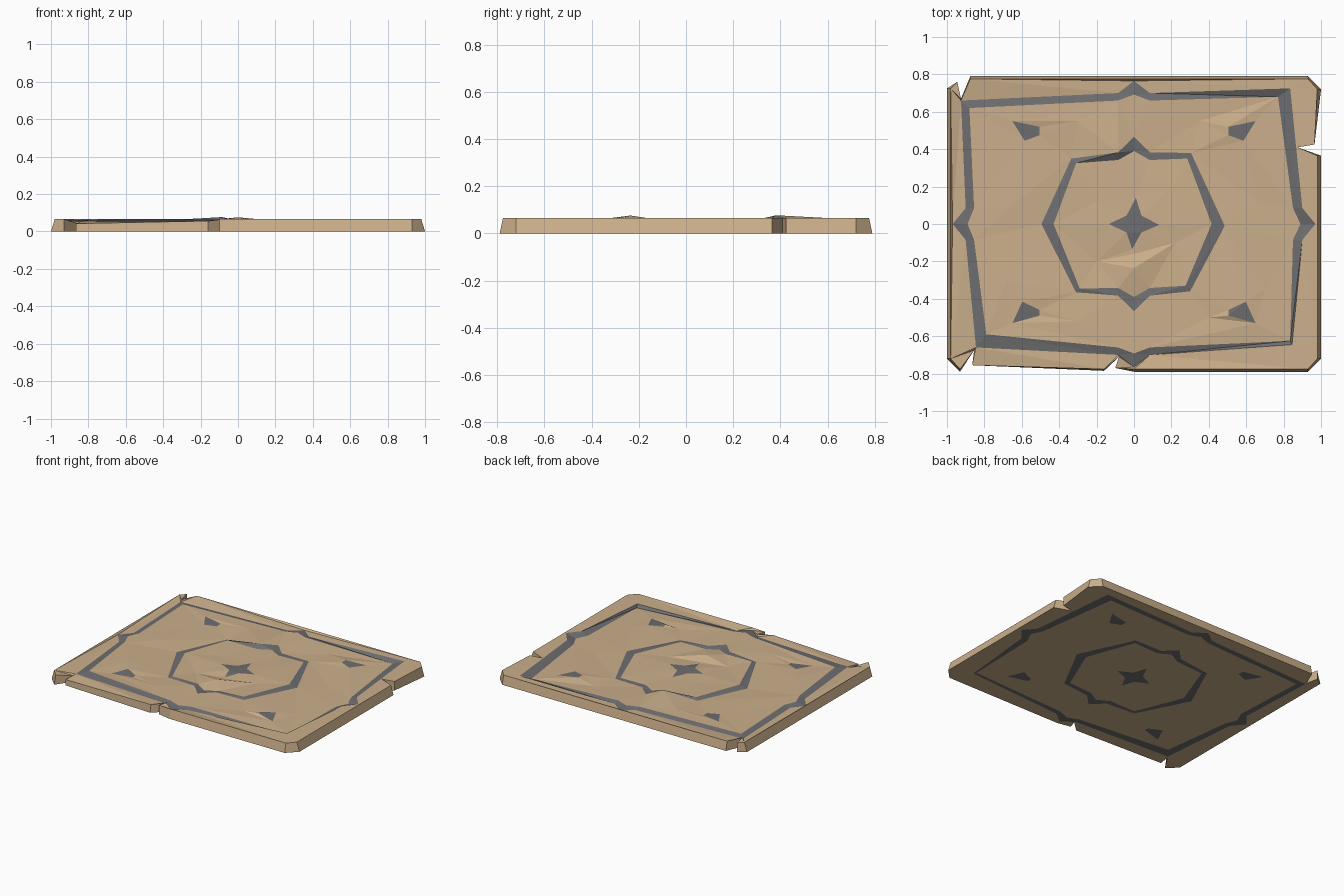
import bpy, bmesh, random
from mathutils import Vector
from mathutils.geometry import delaunay_2d_cdt

if "Cube" in bpy.data.objects:
    bpy.data.objects.remove(bpy.data.objects["Cube"])

random.seed(4)


def material(name, rgb):
    m = bpy.data.materials.new(name)
    m.diffuse_color = (*rgb, 1)
    m.use_nodes = True
    m.node_tree.nodes["Principled BSDF"].inputs["Base Color"].default_value = m.diffuse_color
    return m


tan = material("tan hide", (0.60, 0.43, 0.26))
grey = material("grey pattern", (0.155, 0.155, 0.162))

# Torn outer edge, counter-clockwise from the front left corner
outline = [(-1, -.72), (-.93, -.79), (-.855, -.675), (-.865, -.755), (-.16, -.785),
           (-.08, -.71), (-.10, -.77), (0, -.79), (.93, -.79), (1, -.72), (1, .365),
           (.875, .41), (.965, .425), (1, .72), (.93, .79), (-.875, .79),
           (-.925, .67), (-.945, .76), (-1, .725)]


def bump(dx, dy, base, tip, w=.085):
    """Pointed motif in the middle of one side of a band."""
    px, py = -dy, dx
    return [(dx * base - px * w, dy * base - py * w), (dx * tip, dy * tip),
            (dx * base + px * w, dy * base + py * w)]


def band(corners, base_y, tip_y, left, right):
    """Closed band edge: corners run back right, back left, front left, front right."""
    br, bl, fl, fr = corners
    return ([br] + bump(0, 1, base_y, tip_y) + [bl] + left + [fl]
            + bump(0, -1, base_y, tip_y) + [fr] + right)


border_out = band([(.835, .725), (-.925, .66), (-.845, -.66), (.845, -.645)], .70, .765,
                  bump(-1, 0, .90, .97), bump(1, 0, .90, .97))
border_in = band([(.77, .68), (-.88, .62), (-.79, -.59), (.835, -.625)], .66, .692,
                 bump(-1, 0, .855, .89), bump(1, 0, .85, .89))
ring_out = band([(.305, .38), (-.335, .35), (-.31, -.365), (.30, -.36)], .383, .467,
                [(-.495, 0)], [(.485, -.01)])
ring_in = band([(.285, .35), (-.31, .325), (-.29, -.345), (.275, -.33)], .342, .39,
               [(-.43, 0)], [(.415, 0)])
star = [(-.135, 0), (-.04, -.045), (-.01, -.135), (.04, -.045),
        (.135, -.005), (.04, .045), (.01, .14), (-.04, .045)]
gem = [(.65, .55), (.505, .52), (.505, .475), (.585, .445)]
gem_front = [(.65, -.53), (.505, -.49), (.505, -.46), (.597, -.415)]
gems = [[(s * x, y) for x, y in g] for s in (1, -1) for g in (gem, gem_front)]
patterns = [border_out, border_in, ring_out, ring_in, star] + gems


def inside(p, poly):
    hit = False
    for (ax, ay), (bx, by) in zip(poly, poly[1:] + poly[:1]):
        if (ay > p[1]) != (by > p[1]) and p[0] < ax + (p[1] - ay) * (bx - ax) / (by - ay):
            hit = not hit
    return hit


def rim_height(p):
    """The rim sags along the front left edge."""
    if p[1] < -.67 and -.9 < p[0] < -.12:
        return .042 + (p[0] + .87) * .02
    return .066


def worn_height(p, poly):
    """Uneven worn surface inside the rim."""
    x, y = p
    if poly is border_out:
        return .065 if x > .2 else .052
    if poly is border_in:
        return .046 if x > .2 else .062
    if poly is ring_out and x < -.05 and x > -.1 and y > 0:
        return .077
    return .058 + random.uniform(-.007, .007)


def sheet(bm, rim, rim_z, surface_z, extra, flip):
    """Triangulate one side of the rug with the pattern cut into it; return rim verts."""
    pts, zs, edges = [], [], []
    for k, poly in enumerate([rim] + patterns):
        n, s = len(poly), len(pts)
        for p in poly:
            pts.append(Vector(p))
            zs.append(rim_z(p) if k == 0 else surface_z(p, poly))
        edges += [(s + i, s + (i + 1) % n) for i in range(n)]
    for x, y, z in extra:
        pts.append(Vector((x, y)))
        zs.append(z)
    co, _, tris, origin, _, _ = delaunay_2d_cdt(pts, edges, [], 0, 1e-5)
    verts, rim_verts = [], {}
    for p, src in zip(co, origin):
        z = zs[src[0]] if src else surface_z(p, None)
        v = bm.verts.new((p.x, p.y, z))
        verts.append(v)
        for i in src:
            if i < len(rim):
                rim_verts[i] = v
    for t in tris:
        c = sum((co[i] for i in t), Vector((0, 0))) / len(t)
        if inside(c, rim):
            f = bm.faces.new([verts[i] for i in (reversed(t) if flip else t)])
            f.material_index = sum(inside(c, q) for q in patterns) % 2
    return [rim_verts[i] for i in range(len(rim))]


# Rug: patterned top and underside joined by sloping edges
bm = bmesh.new()
top_rim = [(max(-.98, min(.98, x)), max(-.776, min(.776, y))) for x, y in outline]
creases = [(0, -.235, .076), (0, -.16, .052), (-.3, .55, .064), (.35, .55, .052),
           (-.65, .1, .062), (.66, .12, .05), (-.3, -.52, .062), (.4, -.5, .052),
           (-.2, .12, .06), (.22, -.1, .055), (.2, .2, .06), (-.2, -.2, .054),
           (-.68, -.3, .064), (.7, -.35, .05)]
top = sheet(bm, top_rim, rim_height, worn_height, creases, False)
low = sheet(bm, outline, lambda p: 0, lambda p, q: 0, [], True)
for i in range(len(top)):
    j = (i + 1) % len(top)
    bm.faces.new((low[i], low[j], top[j], top[i]))
bmesh.ops.recalc_face_normals(bm, faces=bm.faces)
loose = [v for v in bm.verts if not v.link_faces]
bmesh.ops.delete(bm, geom=loose, context='VERTS')

mesh = bpy.data.meshes.new("rug")
bm.to_mesh(mesh)
bm.free()
mesh.materials.append(tan)
mesh.materials.append(grey)
rug = bpy.data.objects.new("rug", mesh)
bpy.context.collection.objects.link(rug)
